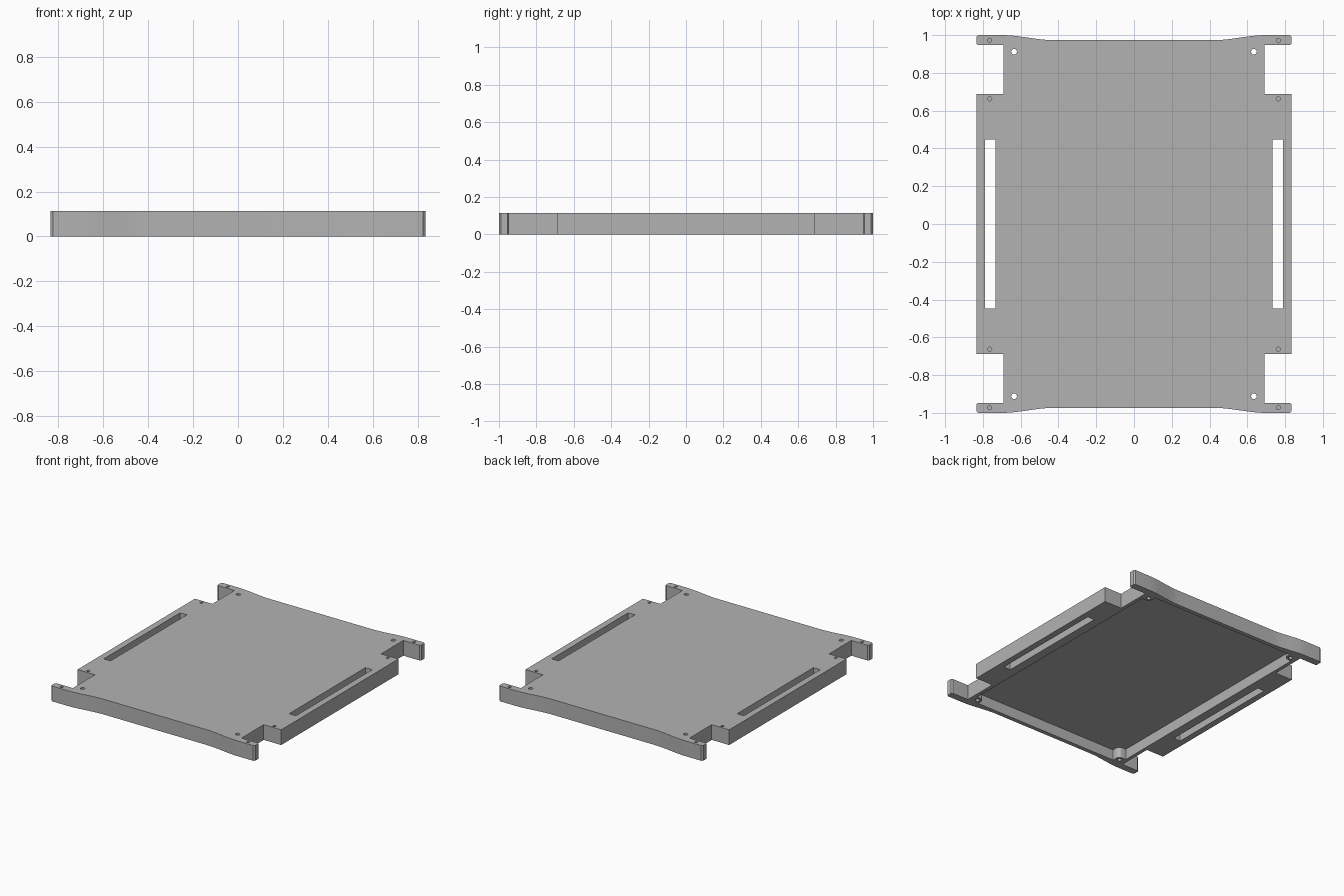
import bpy
import bmesh
from math import sin, cos, pi

cube = bpy.data.objects.get("Cube")
if cube:
    bpy.data.objects.remove(cube, do_unlink=True)

HEIGHT = 0.113
RECESS_DEPTH = 0.08

grey = bpy.data.materials.new("plain grey")
grey.use_nodes = True
colour = (0.45, 0.45, 0.45, 1)
grey.diffuse_color = colour
grey.node_tree.nodes["Principled BSDF"].inputs["Base Color"].default_value = colour


def mirrored(quarter):
    """Close a +x +y quarter outline (from the x side to the y side) into a loop."""
    flip = quarter[::-1]
    return (quarter + [(-x, y) for x, y in flip]
            + [(-x, -y) for x, y in quarter] + [(x, -y) for x, y in flip])


def circle(cx, cy, r, n=20):
    return [(cx + r * cos(2 * pi * i / n), cy + r * sin(2 * pi * i / n)) for i in range(n)]


def prism(name, outlines, z0, z1):
    bm = bmesh.new()
    for outline in outlines:
        face = bm.faces.new([bm.verts.new((x, y, z0)) for x, y in outline])
        top = bmesh.ops.extrude_face_region(bm, geom=[face])["geom"]
        moved = [v for v in top if isinstance(v, bmesh.types.BMVert)]
        bmesh.ops.translate(bm, verts=moved, vec=(0, 0, z1 - z0))
    bmesh.ops.recalc_face_normals(bm, faces=bm.faces[:])
    mesh = bpy.data.meshes.new(name)
    bm.to_mesh(mesh)
    bm.free()
    mesh.materials.append(grey)
    obj = bpy.data.objects.new(name, mesh)
    bpy.context.collection.objects.link(obj)
    return obj


# Plate outline: side rail, corner notch, end tab and softly dished end
STEPS = 12
dish = []
for i in range(STEPS + 1):
    t = i / STEPS
    dish.append((0.7 - 0.28 * t, 1 - 0.027 * t * t * (3 - 2 * t)))
quarter = [(0.835, 0.687), (0.692, 0.687), (0.692, 0.947),
           (0.825, 0.947), (0.835, 0.955), (0.835, 0.99), (0.825, 1)] + dish
plate = prism("tray_plate", [mirrored(quarter)], 0, HEIGHT)

# Underside recess, with a rounded boss left around each corner hole
HX, HY, BOSS = 0.635, 0.912, 0.032
arc = [(HX - BOSS * sin(a), HY - BOSS * cos(a)) for a in (pi / 2 * i / 8 for i in range(9))]
recess = [(0.665, HY - BOSS)] + arc + [(HX - BOSS, 0.942)]
signs = [(sx, sy) for sx in (-1, 1) for sy in (-1, 1)]

cutters = [
    prism("recess_cutter", [mirrored(recess)], -0.05, RECESS_DEPTH),
    # Side slots and corner screw holes go right through
    prism("slot_cutter", [[(s * 0.732, -0.447), (s * 0.788, -0.447),
                           (s * 0.788, 0.447), (s * 0.732, 0.447)] for s in (-1, 1)], -0.05, 0.2),
    prism("corner_hole_cutter", [circle(sx * HX, sy * HY, 0.015) for sx, sy in signs], -0.05, 0.2),
    # Small blind pin holes in the tabs and rails
    prism("pin_hole_cutter", [circle(sx * 0.764, sy * y, 0.011)
                              for sx, sy in signs for y in (0.663, 0.972)], 0.04, 0.2),
]
for cutter in cutters:
    mod = plate.modifiers.new(cutter.name, "BOOLEAN")
    mod.operation = "DIFFERENCE"
    mod.solver = "EXACT"
    mod.object = cutter
    cutter.hide_render = True

# Apply the cuts and discard the cutters
bpy.context.view_layer.objects.active = plate
plate.select_set(True)
for cutter in cutters:
    bpy.ops.object.modifier_apply(modifier=cutter.name)
    bpy.data.objects.remove(cutter, do_unlink=True)

bpy.ops.object.select_all(action="DESELECT")
plate.select_set(True)
bpy.ops.object.shade_smooth_by_angle(angle=0.5)
